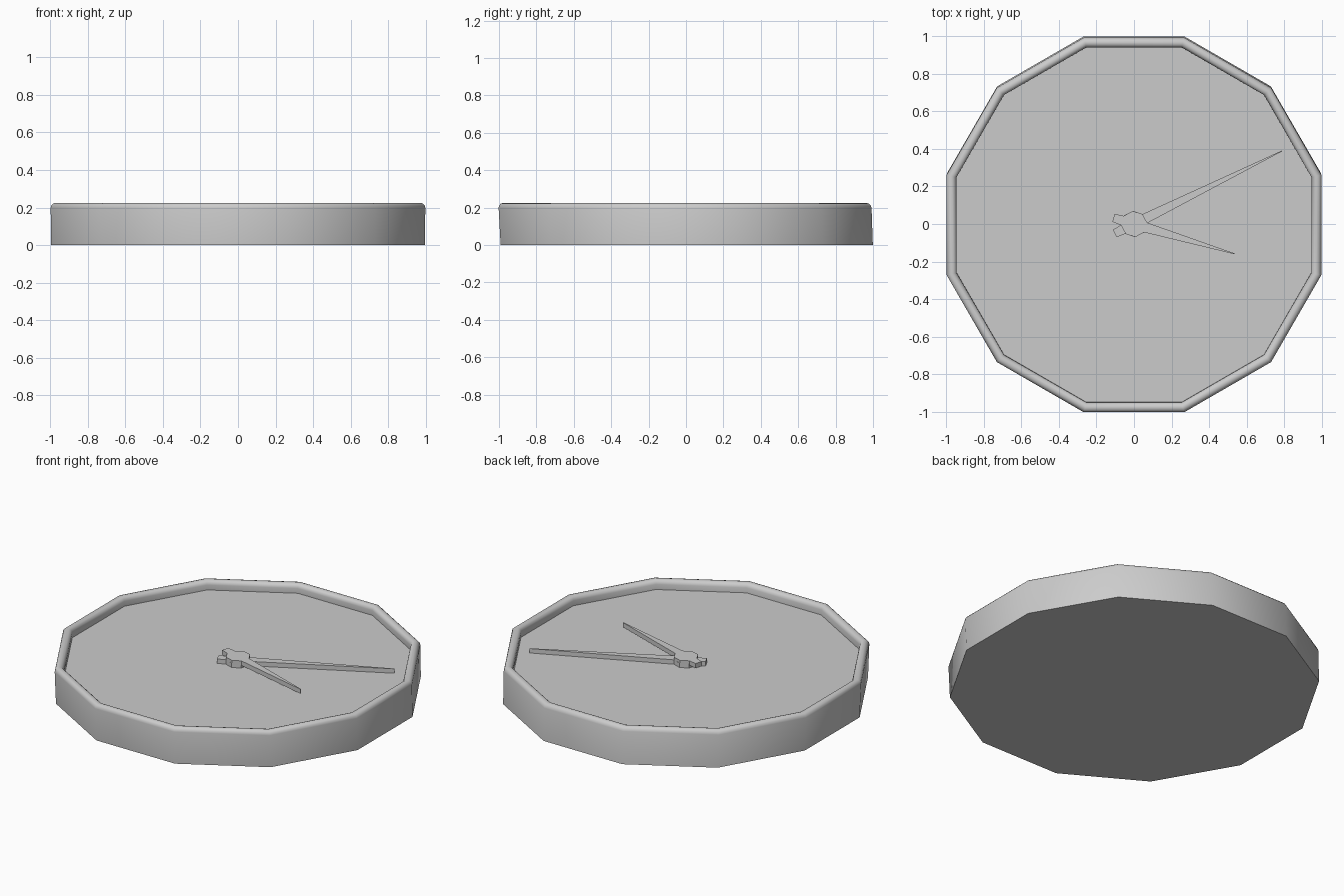
import bpy, bmesh, math

if "Cube" in bpy.data.objects:
    bpy.data.objects.remove(bpy.data.objects["Cube"])

SIDES = 12
K = 1 / math.cos(math.pi / SIDES)   # apothem -> corner radius


def make_object(name, bm, angle):
    bmesh.ops.recalc_face_normals(bm, faces=bm.faces)
    me = bpy.data.meshes.new(name)
    bm.to_mesh(me)
    bm.free()
    ob = bpy.data.objects.new(name, me)
    bpy.context.collection.objects.link(ob)
    bpy.ops.object.select_all(action='DESELECT')
    ob.select_set(True)
    bpy.context.view_layer.objects.active = ob
    bpy.ops.object.shade_smooth_by_angle(angle=math.radians(angle))
    return ob


def prism(name, pts, z0, z1, turn):
    # Flat outline turned about z and given thickness
    bm = bmesh.new()
    c, s = math.cos(turn), math.sin(turn)
    vs = [bm.verts.new((x * c - y * s, x * s + y * c, z0)) for x, y in pts]
    face = bm.faces.new(vs)
    res = bmesh.ops.extrude_face_region(bm, geom=[face], use_keep_orig=True)
    for g in res['geom']:
        if isinstance(g, bmesh.types.BMVert):
            g.co.z = z1
    return make_object(name, bm, 20)


# Case: twelve-sided body with a rounded rim and a sunken dial
H, FACE, R = 0.225, 0.168, 0.026
profile = [(0.995, 0.0)]
for i in range(7):
    a = math.pi * i / 6
    profile.append((0.971 + R * math.cos(a), H - R + R * math.sin(a)))
profile.append((0.945, FACE))

bm = bmesh.new()
rings = []
for r, z in profile:
    ring = []
    for k in range(SIDES):
        a = math.radians(15 + 30 * k)
        # very slight lean of the case towards the front
        lean = 0.004 - 0.045 * z
        ring.append(bm.verts.new((r * K * math.cos(a), r * K * math.sin(a) + lean, z)))
    rings.append(ring)
for lo, hi in zip(rings, rings[1:]):
    for k in range(SIDES):
        n = (k + 1) % SIDES
        bm.faces.new((lo[k], lo[n], hi[n], hi[k]))
bm.faces.new(rings[0])
bm.faces.new(rings[-1])
make_object("clock_case", bm, 40)


# Hands: short tail, octagonal hub and long pointed blade
def hand_outline(length):
    half = [(length, 0.002), (0.064, 0.027), (0.027, 0.064), (-0.027, 0.064),
            (-0.064, 0.026), (-0.114, 0.022)]
    return half + [(x, -y) for x, y in reversed(half)]


prism("minute_hand", hand_outline(0.88), FACE - 0.003, 0.195, math.atan2(0.39, 0.79))
prism("hour_hand", hand_outline(0.56), 0.184, 0.212, math.atan2(-0.16, 0.54))
